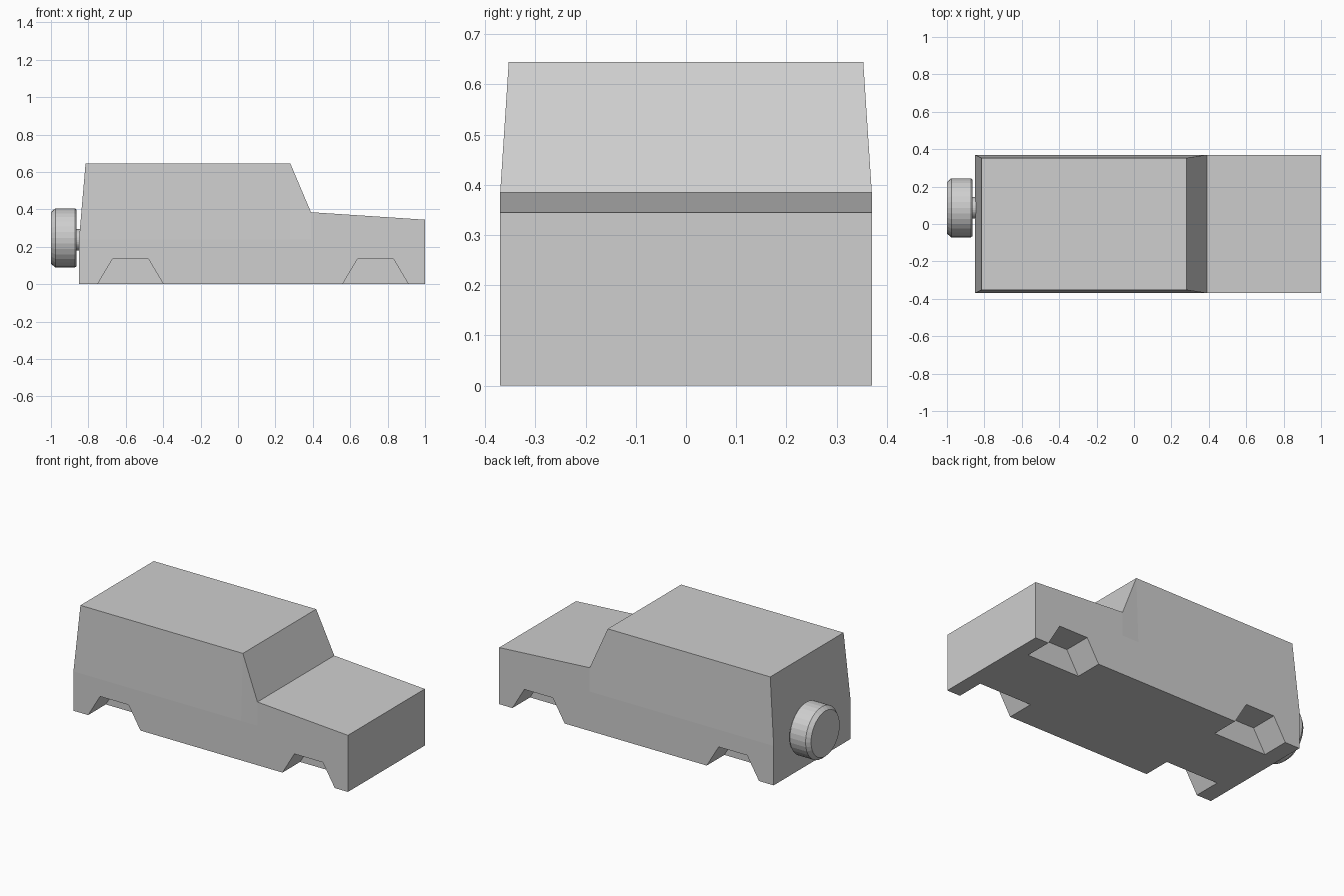
import bpy, bmesh, math

if "Cube" in bpy.data.objects:
    bpy.data.objects.remove(bpy.data.objects["Cube"])

grey = bpy.data.materials.new("plain grey")
grey.diffuse_color = (0.62, 0.62, 0.62, 1)
grey.use_nodes = True
grey.node_tree.nodes["Principled BSDF"].inputs["Base Color"].default_value = grey.diffuse_color


def make_object(name, bm):
    bmesh.ops.recalc_face_normals(bm, faces=bm.faces)
    mesh = bpy.data.meshes.new(name)
    bm.to_mesh(mesh)
    bm.free()
    mesh.materials.append(grey)
    obj = bpy.data.objects.new(name, mesh)
    bpy.context.collection.objects.link(obj)
    return obj


def loft(bm, rings):
    """Skin closed rings of equal length and cap both ends."""
    rows = [[bm.verts.new(p) for p in ring] for ring in rings]
    n = len(rows[0])
    for a, b in zip(rows, rows[1:]):
        for i in range(n):
            j = (i + 1) % n
            bm.faces.new((a[i], a[j], b[j], b[i]))
    return rows


# Body shell: cross-sections along x, each given as sill, waist, top
W, WAIST, ROOF_W, ROOF = 0.37, 0.24, 0.353, 0.645
stations = [
    (-0.85, -0.815, ROOF_W, ROOF),   # tail
    (0.28, 0.28, ROOF_W, ROOF),      # windscreen top
    (0.39, 0.39, W, 0.385),          # windscreen base
    (1.0, 1.0, W, 0.345),            # nose
]
bm = bmesh.new()
rings = []
for x, xt, yt, zt in stations:
    half = [(x, W, 0), (x, W, WAIST), (xt, yt, zt)]
    rings.append(half + [(px, -py, pz) for px, py, pz in reversed(half)])
rows = loft(bm, rings)
for r in (rows[0], rows[-1]):        # tail and nose, split at the waist
    bm.faces.new((r[0], r[1], r[4], r[5]))
    bm.faces.new((r[1], r[2], r[3], r[4]))
body = make_object("body", bm)

# Wheel arch pockets cut from both sides
bm = bmesh.new()
for cx in (-0.575, 0.735):
    for s in (-1, 1):
        prism = [[(cx + dx, s * y, z) for dx, z in
                  ((-0.206, -0.05), (-0.096, 0.135), (0.096, 0.135), (0.206, -0.05))]
                 for y in (0.2, 0.45)]
        for cap in loft(bm, prism):
            bm.faces.new(cap)
cutter = make_object("arch_cutter", bm)
cut = body.modifiers.new("arches", 'BOOLEAN')
cut.operation = 'DIFFERENCE'
cut.solver = 'EXACT'
cut.object = cutter
bpy.context.view_layer.objects.active = body
bpy.ops.object.modifier_apply(modifier=cut.name)
bpy.data.objects.remove(cutter)


def turned(name, profile, y, z, sides=32):
    """Solid turned around an x axis from (x, radius) pairs."""
    bm = bmesh.new()
    rows = loft(bm, [[(x, y + r * math.cos(2 * math.pi * i / sides),
                       z + r * math.sin(2 * math.pi * i / sides)) for i in range(sides)]
                     for x, r in profile])
    bm.faces.new(rows[0])
    bm.faces.new(rows[-1])
    return make_object(name, bm)


# Spare wheel and its mount on the tail
turned("spare_wheel", [(-1.0, 0.138), (-0.977, 0.158), (-0.872, 0.158), (-0.864, 0.152)],
       0.0865, 0.2475)
turned("spare_wheel_mount", [(-0.88, 0.057), (-0.83, 0.057)], 0.0865, 0.2375)
